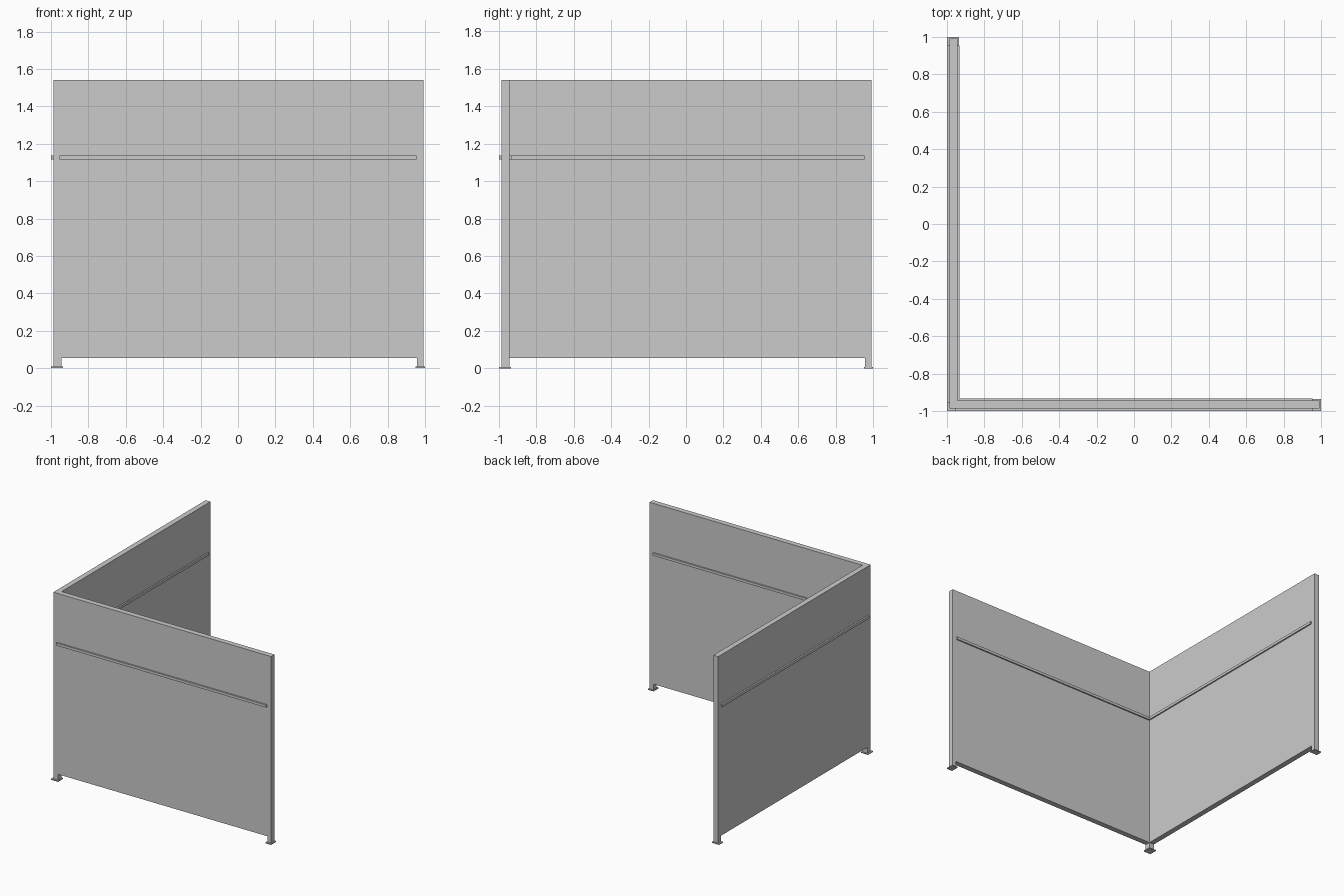
import bpy, bmesh

if "Cube" in bpy.data.objects:
    bpy.data.objects.remove(bpy.data.objects["Cube"])

OUT, INN, END = -0.987, -0.943, 0.991   # wall faces and free end
RAIL_Z = (1.116, 1.137)


def prism(name, pts, z0, z1):
    """Extrude a plan outline from z0 to z1."""
    bm = bmesh.new()
    face = bm.faces.new([bm.verts.new((x, y, z0)) for x, y in pts])
    top = bmesh.ops.extrude_face_region(bm, geom=[face])["geom"]
    verts = [v for v in top if isinstance(v, bmesh.types.BMVert)]
    bmesh.ops.translate(bm, vec=(0, 0, z1 - z0), verts=verts)
    bmesh.ops.recalc_face_normals(bm, faces=bm.faces)
    mesh = bpy.data.meshes.new(name)
    bm.to_mesh(mesh)
    bm.free()
    obj = bpy.data.objects.new(name, mesh)
    bpy.context.collection.objects.link(obj)
    return obj


def box(name, a, b, c, d, z0, z1, swap=False):
    """Box spanning a..b along the wall and c..d across it; swap for the side wall."""
    pts = [(a, c), (b, c), (b, d), (a, d)]
    if swap:
        pts = [(y, x) for x, y in pts]
    return prism(name, pts, z0, z1)


# L-shaped partition panel
prism("partition_panel", [(OUT, OUT), (END, OUT), (END, INN),
                          (INN, INN), (INN, END), (OUT, END)], 0.055, 1.54)

# Corner leg and foot plate
box("corner_leg", OUT, INN, OUT, INN, 0.008, 0.055)
box("corner_foot_plate", -1, -0.935, -1, -0.935, 0, 0.008)

for side, swap in (("front", False), ("left", True)):
    # Leg and foot plate at the free end
    box(side + "_end_leg", 0.957, END, OUT, INN, 0.008, 0.055, swap)
    box(side + "_end_foot_plate", 0.95, 1.0, -1, -0.935, 0, 0.008, swap)
    # Horizontal rails on both faces
    box(side + "_outer_rail", -0.955, 0.955, -1, OUT, *RAIL_Z, swap)
    box(side + "_inner_rail", INN, 0.955, INN, -0.932, *RAIL_Z, swap)
